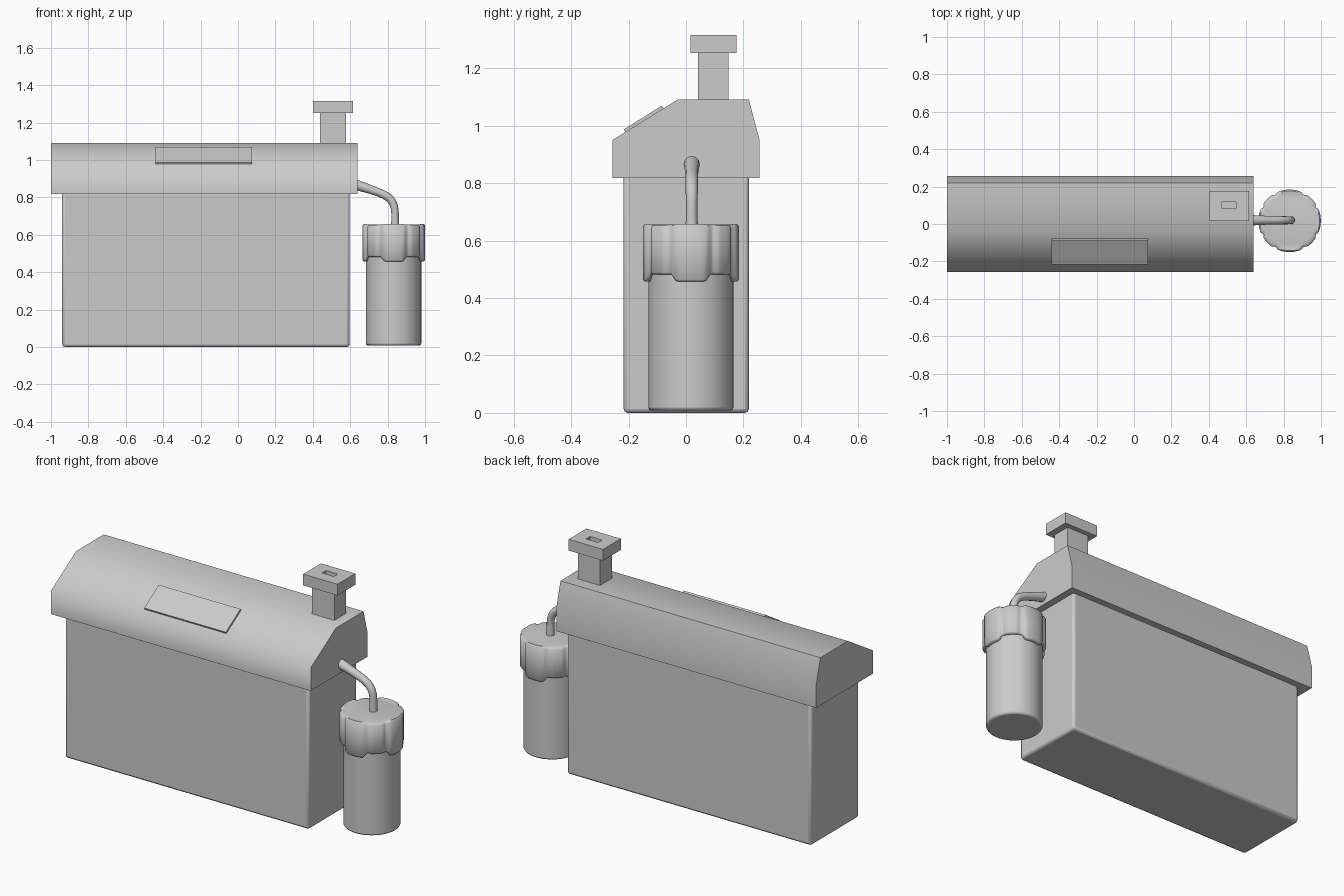
import bpy, bmesh, math
from mathutils import Matrix

if "Cube" in bpy.data.objects:
    bpy.data.objects.remove(bpy.data.objects["Cube"])


def make_object(name, bm, angle=30, bevel=0):
    bmesh.ops.recalc_face_normals(bm, faces=bm.faces)
    mesh = bpy.data.meshes.new(name)
    bm.to_mesh(mesh)
    bm.free()
    ob = bpy.data.objects.new(name, mesh)
    bpy.context.collection.objects.link(ob)
    if bevel:
        mod = ob.modifiers.new("Bevel", 'BEVEL')
        mod.width = bevel
        mod.segments = 2
        mod.limit_method = 'ANGLE'
    bpy.ops.object.select_all(action='DESELECT')
    ob.select_set(True)
    bpy.context.view_layer.objects.active = ob
    bpy.ops.object.shade_smooth_by_angle(angle=math.radians(angle))
    return ob


def box_mesh(x, y, z):
    """Box from (min, max) ranges on each axis."""
    bm = bmesh.new()
    bmesh.ops.create_cube(bm, size=1)
    for v in bm.verts:
        for i, (lo, hi) in enumerate((x, y, z)):
            v.co[i] = lo if v.co[i] < 0 else hi
    return bm


def extrude_profile(points, x0, x1):
    """Prism along x from a (y, z) profile."""
    bm = bmesh.new()
    a = [bm.verts.new((x0, y, z)) for y, z in points]
    b = [bm.verts.new((x1, y, z)) for y, z in points]
    n = len(points)
    bm.faces.new(a)
    bm.faces.new(b)
    for i in range(n):
        j = (i + 1) % n
        bm.faces.new((a[i], a[j], b[j], b[i]))
    return bm


# Tank body
make_object("tank_body", box_mesh((-0.94, 0.597), (-0.217, 0.219), (0, 0.83)), 40, 0.014)

# Lid with sloping front and leaning back
lid = [(-0.256, 0.818), (-0.256, 0.95), (-0.03, 1.09),
       (0.219, 1.09), (0.256, 0.95), (0.256, 0.818)]
make_object("lid", extrude_profile(lid, -1, 0.638), 60)

# Thin panel lying on the front slope
panel = [(-0.21, 0.974), (-0.216, 0.987), (-0.085, 1.069), (-0.075, 1.058)]
make_object("slope_panel", extrude_profile(panel, -0.44, 0.075))

# Chimney stem and cap with a recessed slot
make_object("chimney_stem", box_mesh((0.438, 0.578), (0.042, 0.148), (1.07, 1.26)))
bm = box_mesh((0.4, 0.616), (0.016, 0.176), (1.252, 1.316))
top = max(bm.faces, key=lambda f: f.calc_center_median().z)
bmesh.ops.inset_region(bm, faces=[top], thickness=0.05)
for v in top.verts:
    v.co.x = 0.47 if v.co.x < 0.508 else 0.546
    v.co.y = 0.084 if v.co.y < 0.096 else 0.12
hole = bmesh.ops.extrude_discrete_faces(bm, faces=[top])['faces'][0]
bmesh.ops.translate(bm, verts=hole.verts, vec=(0, 0, -0.045))
make_object("chimney_cap", bm)

# Bottle
CX, CY = 0.832, 0.017
bm = bmesh.new()
bmesh.ops.create_cone(bm, cap_ends=True, segments=48, radius1=0.148, radius2=0.148,
                      depth=0.56, matrix=Matrix.Translation((CX, CY, 0.288)))
make_object("bottle", bm, 40, 0.01)

# Bottle cap: wide grip lobes on the axes hang lower, grooves separate the lobes
bm = bmesh.new()
N = 96
rings = [[] for _ in range(6)]
for i in range(N):
    a = 2 * math.pi * i / N
    d = abs((math.degrees(a) + 45) % 90 - 45)      # degrees from nearest axis
    groove = max(0, 1 - abs(d - 28) / 6)
    r = 0.167 - 0.011 * groove
    grip = min(1, max(0, (25 - d) / 7))
    low, high = 0.482 - 0.025 * grip, 0.652 + 0.006 * grip
    section = [(0.145, low), (r - 0.006, low), (r, low + 0.007),
               (r, high - 0.007), (r - 0.007, high), (0.142, 0.655)]
    for ring, (rad, z) in zip(rings, section):
        ring.append(bm.verts.new((CX + rad * math.cos(a), CY + rad * math.sin(a), z)))
for lo, hi in zip(rings, rings[1:]):
    for i in range(N):
        j = (i + 1) % N
        bm.faces.new((lo[i], lo[j], hi[j], hi[i]))
bm.faces.new(rings[-1])
bm.faces.new(rings[0])
make_object("bottle_cap", bm, 50)

# Hose from lid to bottle, wider at the lid
curve = bpy.data.curves.new("hose", 'CURVE')
curve.dimensions = '3D'
curve.bevel_depth = 0.02
curve.bevel_resolution = 4
curve.resolution_u = 6
curve.use_fill_caps = True
path = [(0.60, 0.875, 1.45), (0.65, 0.862, 1.35), (0.72, 0.838, 1.1), (0.80, 0.81, 1.1),
        (0.842, 0.76, 1.05), (0.84, 0.70, 0.95), (0.84, 0.64, 1.1)]
spline = curve.splines.new('NURBS')
spline.points.add(len(path) - 1)
for p, (x, z, r) in zip(spline.points, path):
    p.co = (x, 0.02, z, 1)
    p.radius = r
spline.order_u = 4
spline.use_endpoint_u = True
hose = bpy.data.objects.new("hose", curve)
bpy.context.collection.objects.link(hose)
bpy.ops.object.select_all(action='DESELECT')
hose.select_set(True)
bpy.context.view_layer.objects.active = hose
bpy.ops.object.convert(target='MESH')
bpy.ops.object.shade_smooth_by_angle(angle=math.radians(50))
